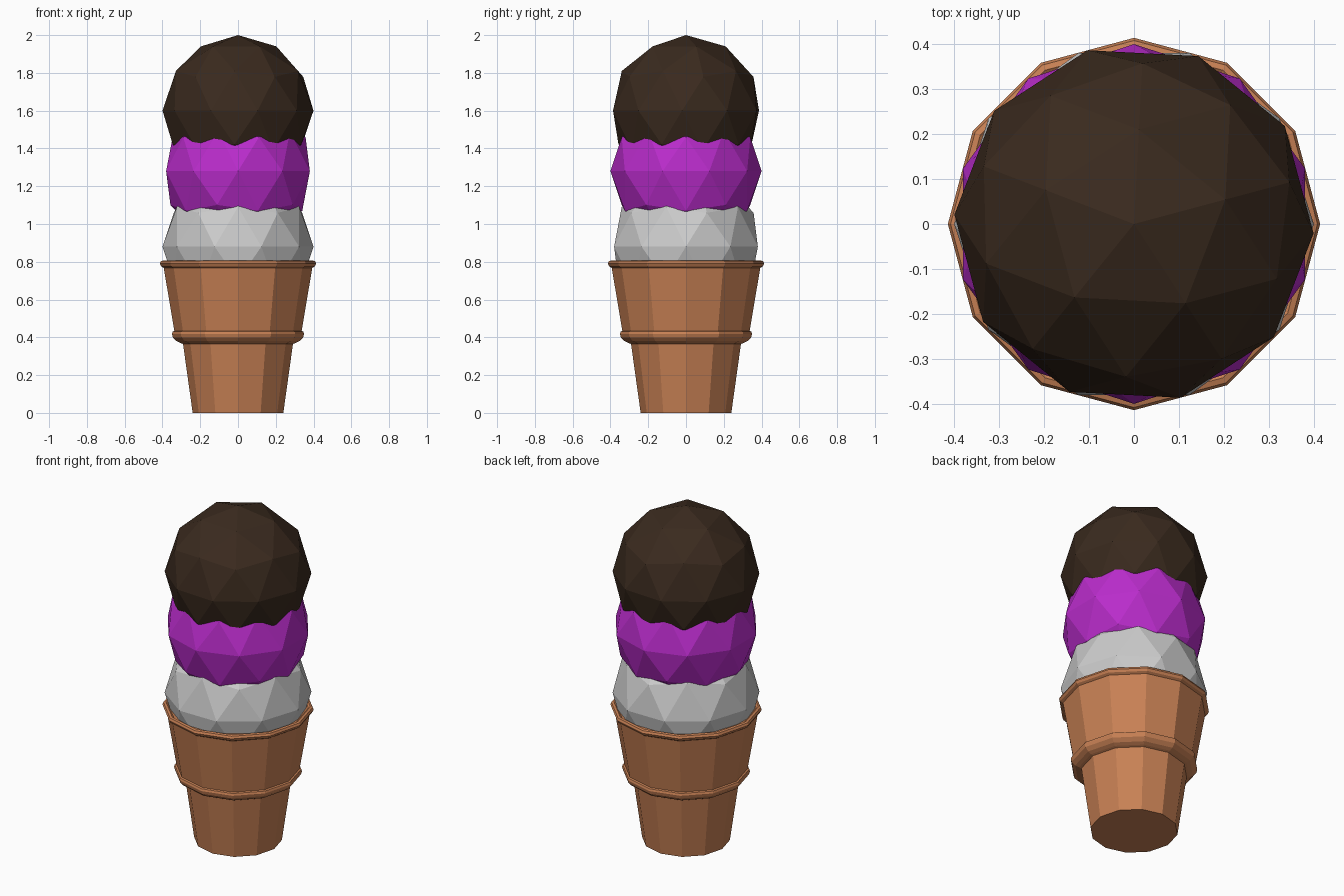
import bpy, bmesh, math

if "Cube" in bpy.data.objects:
    bpy.data.objects.remove(bpy.data.objects["Cube"])


def material(name, color):
    m = bpy.data.materials.new(name)
    m.diffuse_color = (*color, 1)
    m.use_nodes = True
    m.node_tree.nodes["Principled BSDF"].inputs["Base Color"].default_value = m.diffuse_color
    return m


def finish(name, bm, mat):
    bmesh.ops.recalc_face_normals(bm, faces=bm.faces)
    mesh = bpy.data.meshes.new(name)
    bm.to_mesh(mesh)
    bm.free()
    obj = bpy.data.objects.new(name, mesh)
    bpy.context.collection.objects.link(obj)
    mesh.materials.append(mat)
    return obj


def lathe(name, profile, sides, mat):
    bm = bmesh.new()
    rings = []
    for r, z in profile:
        rings.append([bm.verts.new((r * math.cos(a), r * math.sin(a), z))
                      for a in (2 * math.pi * i / sides for i in range(sides))])
    for lo, hi in zip(rings, rings[1:]):
        for i in range(sides):
            j = (i + 1) % sides
            bm.faces.new((lo[i], lo[j], hi[j], hi[i]))
    bm.faces.new(rings[0])
    bm.faces.new(rings[-1])
    return finish(name, bm, mat)


def scoop(name, z, turn, mat):
    bm = bmesh.new()
    bmesh.ops.create_icosphere(bm, subdivisions=2, radius=0.4)
    obj = finish(name, bm, mat)
    obj.location.z = z
    obj.rotation_euler.z = math.radians(turn)
    return obj


# Wafer cup: tapered base, stepped band, wider bowl and lip
wafer = material("wafer", (0.58, 0.22, 0.09))
cup_profile = [(0.24, 0), (0.291, 0.365), (0.305, 0.37), (0.325, 0.38),
               (0.345, 0.40), (0.35, 0.418), (0.346, 0.43), (0.337, 0.434),
               (0.393, 0.767), (0.407, 0.776), (0.414, 0.79), (0.408, 0.803),
               (0.395, 0.807), (0.385, 0.80)]
lathe("wafer_cup", cup_profile, 12, wafer)

# Three faceted scoops, each turned differently
scoop("vanilla_scoop", 0.88, 90, material("vanilla", (0.8, 0.8, 0.8)))
scoop("berry_scoop", 1.28, 0, material("berry", (0.49, 0.025, 0.60)))
scoop("chocolate_scoop", 1.60, 15, material("chocolate", (0.042, 0.023, 0.013)))
